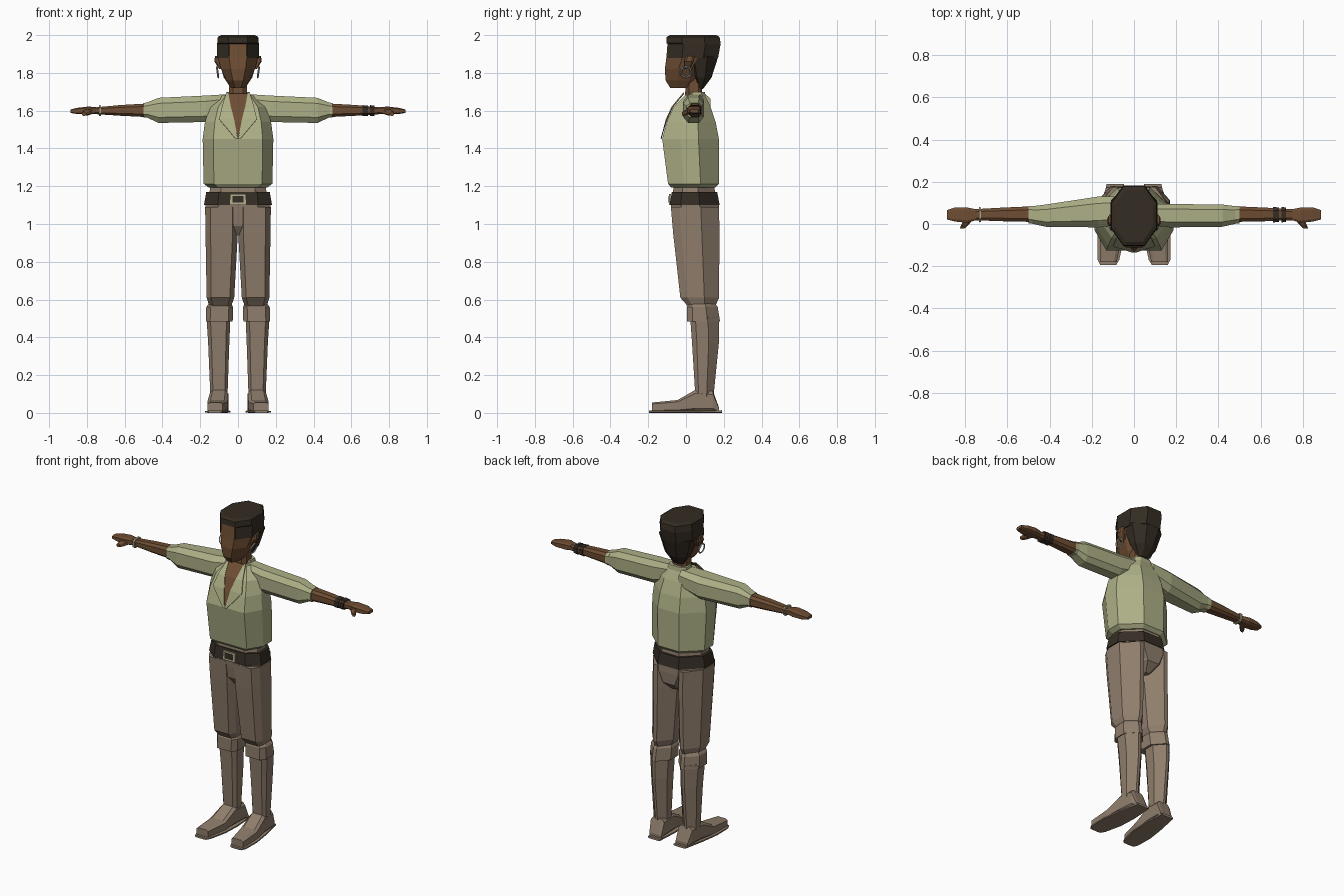
import bpy, bmesh
from math import radians

if "Cube" in bpy.data.objects:
    bpy.data.objects.remove(bpy.data.objects["Cube"])


def material(name, r, g, b):
    m = bpy.data.materials.new(name)
    m.use_nodes = True
    m.diffuse_color = (r, g, b, 1)
    bsdf = m.node_tree.nodes["Principled BSDF"]
    bsdf.inputs["Base Color"].default_value = (r, g, b, 1)
    bsdf.inputs["Roughness"].default_value = .9
    return m


SHIRT = material("sage_shirt", .42, .43, .24)
PANTS = material("taupe_trousers", .275, .207, .149)
SKIN = material("brown_skin", .155, .074, .033)
HAIR = material("dark_hair", .034, .025, .016)
LEATHER = material("dark_leather", .036, .026, .018)
BRASS = material("pale_brass", .45, .43, .27)
SILVER = material("silver", .36, .36, .34)

# Corner cuts as shares of the section: front (a, b), then back (a, b)
EVEN = (.22, .22, .22, .22)
LIMB = (.16, .16, .16, .16)
TRUNK = (.15, .32, .3, .36)
WAIST = (.2, .22, .3, .4)
LEG = (.16, .18, .42, .38)
OVAL = (.27, .29, .27, .29)


def finish(name, bm, mat):
    bmesh.ops.recalc_face_normals(bm, faces=bm.faces)
    mesh = bpy.data.meshes.new(name)
    bm.to_mesh(mesh)
    bm.free()
    mesh.materials.append(mat)
    ob = bpy.data.objects.new(name, mesh)
    bpy.context.collection.objects.link(ob)
    return ob


def ring(axis, pos, a0, a1, b0, b1, cut):
    """Eight-sided section: a rectangle with cut corners, across an axis."""
    w, d = a1 - a0, b1 - b0
    fa, fb, ba, bb = cut[0] * w, cut[1] * d, cut[2] * w, cut[3] * d
    flat = [(a0 + fa, b0), (a1 - fa, b0), (a1, b0 + fb), (a1, b1 - bb),
            (a1 - ba, b1), (a0 + ba, b1), (a0, b1 - bb), (a0, b0 + fb)]
    place = {"x": lambda a, b: (pos, a, b),
             "y": lambda a, b: (a, pos, b),
             "z": lambda a, b: (a, b, pos)}[axis]
    return [place(a, b) for a, b in flat]


def loft(name, axis, rows, mat, cut=EVEN, side=1):
    """Skin a row of sections (position, a0, a1, b0, b1)."""
    bm = bmesh.new()
    rings = [[bm.verts.new((side * x, y, z)) for x, y, z in ring(axis, *r, cut)]
             for r in rows]
    for low, high in zip(rings, rings[1:]):
        for i in range(len(low)):
            j = (i + 1) % len(low)
            bm.faces.new((low[i], low[j], high[j], high[i]))
    bm.faces.new(rings[0])
    bm.faces.new(rings[-1])
    return finish(name, bm, mat)


def column(name, rows, mat, cut=EVEN):
    """Upright loft symmetric in x: rows of (z, half width, y0, y1)."""
    return loft(name, "z", [(z, -w, w, y0, y1) for z, w, y0, y1 in rows], mat, cut)


def strip(name, rows, mat, side=1):
    """Thin plate on the chest: rows of (xa, xb, y, z)."""
    bm = bmesh.new()
    pairs = [[bm.verts.new((side * x, y, z)) for x in (xa, xb)] for xa, xb, y, z in rows]
    for (a, b), (c, d) in zip(pairs, pairs[1:]):
        bm.faces.new((a, b, d, c))
    ob = finish(name, bm, mat)
    solid = ob.modifiers.new("thickness", "SOLIDIFY")
    solid.thickness, solid.offset = .005, 0
    return ob


def plate(name, y, z, w, d, h, mat):
    return column(name, [(z + s * h / 2, w / 2, y - d / 2, y + d / 2) for s in (-1, 1)],
                  mat, (.01, .01, .01, .01))


# Head, neck and hair
column("head", [(1.72, .035, -.083, .04), (1.76, .062, -.108, .07), (1.82, .09, -.112, .09),
                (1.88, .106, -.104, .13), (1.955, .1, -.098, .14)], SKIN, (.28, .36, .28, .3))
column("neck", [(1.6, .05, -.01, .085), (1.77, .048, 0, .085)], SKIN)
column("hair_cap", [(1.88, .111, -.1, .17), (1.952, .111, -.095, .183),
                    (1.957, .11, -.104, .183), (1.99, .107, -.102, .178),
                    (2, .09, -.085, .16)], HAIR, OVAL)
column("hair_back", [(1.715, .035, .07, .09), (1.775, .075, .05, .135),
                     (1.89, .109, .025, .172)], HAIR, (.1, .1, .3, .4))

# Shirt body with open neck
column("shirt_body", [(1.193, .155, -.078, .155), (1.213, .182, -.095, .174),
                      (1.45, .187, -.126, .174), (1.54, .175, -.102, .157),
                      (1.62, .15, -.066, .13), (1.682, .09, -.005, .1)], SHIRT, TRUNK)
column("collar", [(1.65, .072, .012, .108), (1.7, .06, .018, .1)], SHIRT)
strip("chest_opening", [(-.001, .001, -.13, 1.46), (-.023, .023, -.106, 1.54),
                        (-.039, .039, -.071, 1.62), (-.052, .052, -.012, 1.69)], SKIN)

# Waist, belt and hips
column("waistband", [(1.14, .155, -.07, .155), (1.21, .145, -.066, .15)], PANTS, WAIST)
column("belt", [(1.1, .18, -.087, .178), (1.17, .168, -.075, .165)], LEATHER, WAIST)
column("hips", [(.94, .03, -.03, .12), (.99, .1, -.066, .17), (1.06, .17, -.076, .175),
                (1.12, .174, -.082, .174)], PANTS, WAIST)
plate("buckle_frame", -.085, 1.131, .085, .01, .055, BRASS)
plate("buckle_centre", -.09, 1.131, .06, .005, .035, LEATHER)

for side, label in ((1, "left"), (-1, "right")):
    # Ear and hoop earring
    loft(label + "_ear", "z", [(1.82, .08, .1, -.005, .02), (1.86, .09, .125, -.01, .04),
                               (1.89, .09, .122, 0, .045)], SKIN, side=side)
    bpy.ops.mesh.primitive_torus_add(location=(side * .108, 0, 1.803),
                                     rotation=(0, radians(90 + side * 8), 0),
                                     major_segments=14, minor_segments=4,
                                     major_radius=.028, minor_radius=.005)
    hoop = bpy.context.object
    hoop.name = label + "_earring"
    hoop.data.materials.append(SILVER)

    # Lapel and sleeve; the right shoulder is fuller at the back
    back = .095 if side > 0 else .13
    strip(label + "_lapel", [(.001, .012, -.132, 1.45), (.021, .1, -.104, 1.555),
                             (.038, .085, -.074, 1.62), (.052, .062, -.012, 1.695)], SHIRT, side)
    loft(label + "_sleeve", "x", [(.04, 0, back, 1.58, 1.688), (.17, -.016, back, 1.54, 1.68),
                                  (.42, -.013, .092, 1.535, 1.668),
                                  (.485, .002, .084, 1.565, 1.642)], SHIRT, side=side)
    loft(label + "_cuff", "x", [(.476, .002, .086, 1.563, 1.645),
                                (.5, .003, .086, 1.563, 1.64)], SHIRT, side=side)

    # Forearm, hand and thumb
    loft(label + "_forearm", "x", [(.48, .01, .084, 1.566, 1.638),
                                   (.62, .013, .078, 1.573, 1.63),
                                   (.76, .018, .07, 1.582, 1.617)], SKIN, side=side)
    loft(label + "_hand", "x", [(.75, .018, .07, 1.584, 1.618), (.79, .005, .078, 1.58, 1.622),
                                (.85, .012, .078, 1.582, 1.615),
                                (.888, .022, .066, 1.588, 1.606)], SKIN, LIMB, side)
    loft(label + "_thumb", "y", [(.02, .765, .805, 1.582, 1.612), (-.005, .785, .82, 1.575, 1.603),
                                 (-.022, .805, .826, 1.573, 1.592)], SKIN, side=side)

    # Thigh, knee fold and lower leg
    loft(label + "_thigh", "z", [(1.09, 0, .174, -.08, .175), (.95, .001, .172, -.068, .177),
                                 (.61, .02, .166, -.03, .175),
                                 (.565, .036, .152, .01, .155)], PANTS, LEG, side)
    loft(label + "_knee_fold", "z", [(.585, .04, .15, .02, .15), (.56, .026, .168, .004, .168),
                                     (.485, .028, .17, .004, .18)], PANTS, LEG, side)
    loft(label + "_lower_leg", "z", [(.51, .04, .167, .022, .174), (.37, .046, .158, .032, .174),
                                     (.08, .056, .146, .05, .145)], PANTS, LEG, side)

    # Shoe with a thin sole
    loft(label + "_shoe", "y", [(.174, .05, .132, .005, .03), (.143, .05, .143, .005, .115),
                                (.05, .052, .15, .005, .122), (-.045, .055, .162, .005, .068),
                                (-.18, .082, .162, .005, .055)], PANTS, LIMB, side)
    loft(label + "_sole", "y", [(.19, .048, .13, 0, .014), (.05, .04, .158, 0, .012),
                                (-.06, .045, .174, 0, .012), (-.17, .07, .172, 0, .012),
                                (-.195, .085, .16, 0, .012)], PANTS, LIMB, side)


def band(name, x, width, mat):
    loft(name, "x", [(x, .008, .08, 1.571, 1.629), (x + width, .009, .079, 1.573, 1.627)], mat)


# Wrist bands
band("left_bracelet_inner", .66, .028, LEATHER)
band("left_bracelet_outer", .7, .022, LEATHER)
band("right_bracelet", -.735, .01, BRASS)
